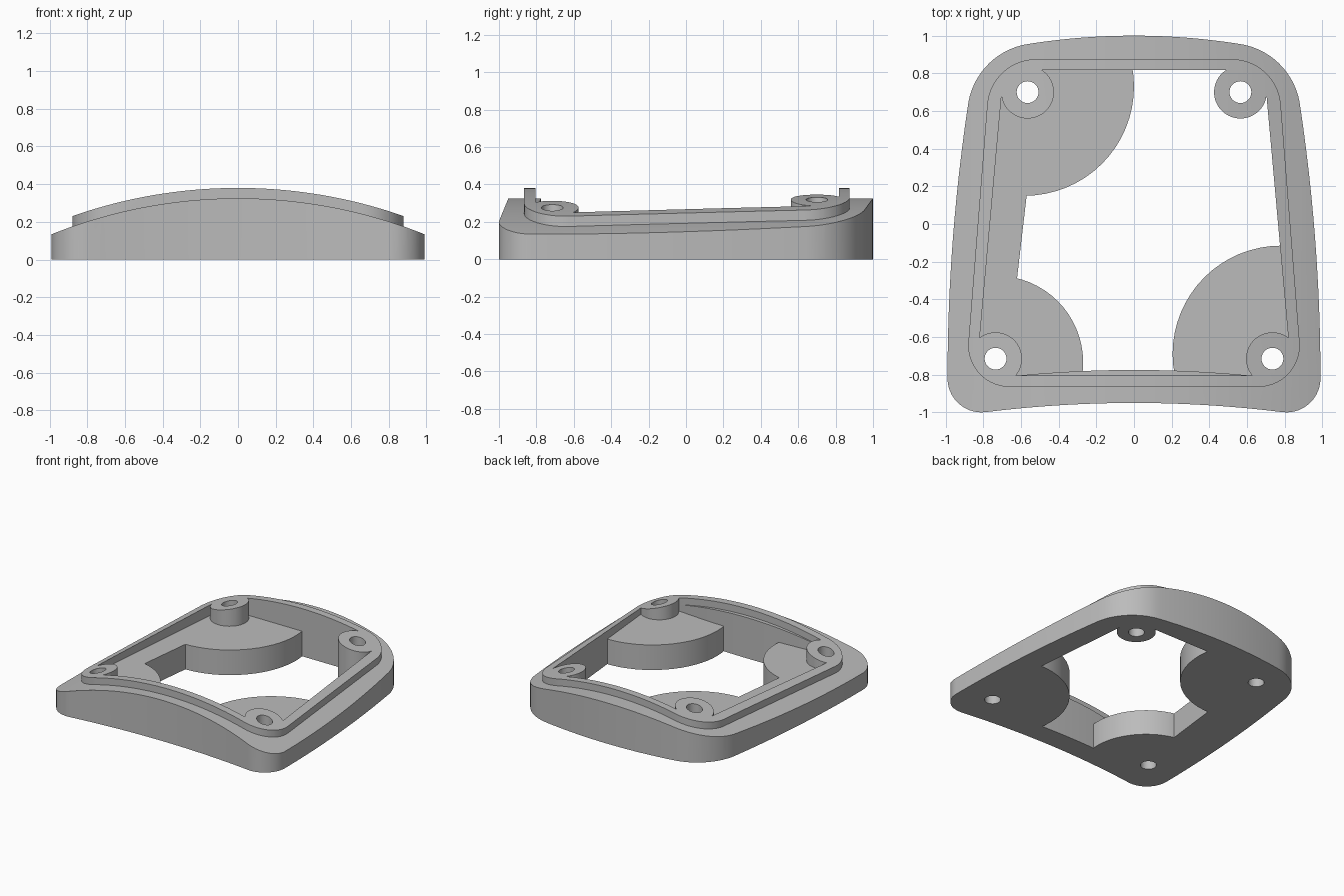
import bpy, bmesh
from math import cos, sin, radians, sqrt

if "Cube" in bpy.data.objects:
    bpy.data.objects.remove(bpy.data.objects["Cube"])


def arc(cx, cy, r, a0, a1, n=14):
    angles = [radians(a0 + (a1 - a0) * i / n) for i in range(n + 1)]
    return [(cx + r * cos(a), cy + r * sin(a)) for a in angles]


def bend(p, q, flat_y, n=12):
    """Parabola from p to q, level at p (flat_y) or upright at p."""
    out = []
    for i in range(n):
        t = i / n
        if flat_y:
            out.append((p[0] + (q[0] - p[0]) * t, p[1] + (q[1] - p[1]) * t * t))
        else:
            out.append((p[0] + (q[0] - p[0]) * t * t, p[1] + (q[1] - p[1]) * t))
    return out


def mirrored(half):
    """Close a right half, running front to back, with its mirror image."""
    return half + [(-x, y) for x, y in reversed(half) if abs(x) > 1e-5]


def prism(name, pts, a, b, along_y=False):
    bm = bmesh.new()
    verts = [bm.verts.new((u, a, v) if along_y else (u, v, a)) for u, v in pts]
    face = bm.faces.new(verts)
    ext = bmesh.ops.extrude_face_region(bm, geom=[face])
    shift = (0, b - a, 0) if along_y else (0, 0, b - a)
    bmesh.ops.translate(bm, vec=shift,
                        verts=[g for g in ext["geom"] if isinstance(g, bmesh.types.BMVert)])
    bmesh.ops.recalc_face_normals(bm, faces=bm.faces)
    mesh = bpy.data.meshes.new(name)
    bm.to_mesh(mesh)
    bm.free()
    obj = bpy.data.objects.new(name, mesh)
    bpy.context.collection.objects.link(obj)
    return obj


def disc(name, x, y, r, a, b, n=64):
    return prism(name, arc(x, y, r, 0, 360, n)[:-1], a, b)


def combine(obj, other, operation):
    """Apply a boolean and discard the second solid."""
    mod = obj.modifiers.new("cut", "BOOLEAN")
    mod.operation, mod.object, mod.solver = operation, other, "EXACT"
    bpy.context.view_layer.objects.active = obj
    bpy.ops.object.modifier_apply(modifier=mod.name)
    bpy.data.objects.remove(other)


def crown(top):
    """Solid below a shallow arched surface."""
    radius, n = 2.66, 44
    xs = [-1.1 + 2.2 * i / n for i in range(n + 1)]
    pts = [(x, top - radius + sqrt(radius ** 2 - x * x)) for x in xs]
    return prism("crown", pts + [(1.1, -0.2), (-1.1, -0.2)], -1.2, 1.2, True)


# Main body with bowed sides and an arched top
front = arc(0.81, -0.82, 0.18, -97, 0)
back = arc(0.505, 0.58, 0.38, 10, 82)
side = bend(front[-1], back[0], False)[1:]
rear = list(reversed(bend((0, 1), back[-1], True)))
body = prism("frame_body", mirrored(bend((0, -0.95), front[0], True) + front + side + back + rear), 0, 0.6)
combine(body, crown(0.325), "INTERSECT")

# Raised lip
lip_half = arc(0.66, -0.645, 0.22, -90, 5) + arc(0.52, 0.615, 0.26, 5, 90)
lip = prism("lip", mirrored(lip_half), 0.05, 0.6)
combine(lip, crown(0.38), "INTERSECT")
combine(body, lip, "UNION")

# Pocket that wraps around the four screw bosses
front_boss, back_boss = (0.735, -0.715), (0.565, 0.70)
pocket_half = arc(*front_boss, 0.14, 220, 53, 24) + arc(*back_boss, 0.14, -8, -237, 30)
pocket = prism("pocket", mirrored(pocket_half), -0.1, 0.7)

# Floor pads and side strip left standing in the pocket
floor = 0.2
pads = [disc("pad", x, y, r, -0.2, floor) for x, y, r in
        [(-0.58, 0.73, 0.58), (-0.73, -0.735, 0.46), (0.78, -0.69, 0.575)]]
pads.append(prism("strip", [(-0.9, 0.3), (-0.9, -0.4), (-0.634, -0.4),
                            (-0.57, 0.15), (-0.553, 0.3)], -0.2, floor))

# Bowed ledge below the lip at the front
ledge_curve = bend((0, -0.775), (0.63, -0.806), True) + [(0.63, -0.806), (0.63, -0.9)]
ledge = prism("ledge", mirrored(ledge_curve), -0.15, 0.6)
combine(ledge, crown(0.325), "INTERSECT")
for pad in pads + [ledge]:
    combine(pocket, pad, "DIFFERENCE")
combine(body, pocket, "DIFFERENCE")

# Screw holes through the bosses
for x, y in (front_boss, back_boss):
    for s in (-1, 1):
        combine(body, disc("hole", s * x, y, 0.058, -0.1, 0.7, 32), "DIFFERENCE")

# Colour and shading
grey = bpy.data.materials.new("mid_grey")
grey.use_nodes = True
colour = (0.5, 0.5, 0.5, 1)
grey.diffuse_color = colour
grey.node_tree.nodes["Principled BSDF"].inputs["Base Color"].default_value = colour
body.data.materials.clear()
body.data.materials.append(grey)
for poly in body.data.polygons:
    poly.material_index = 0
bpy.ops.object.select_all(action="DESELECT")
body.select_set(True)
bpy.context.view_layer.objects.active = body
bpy.ops.object.shade_smooth_by_angle(angle=radians(30))
